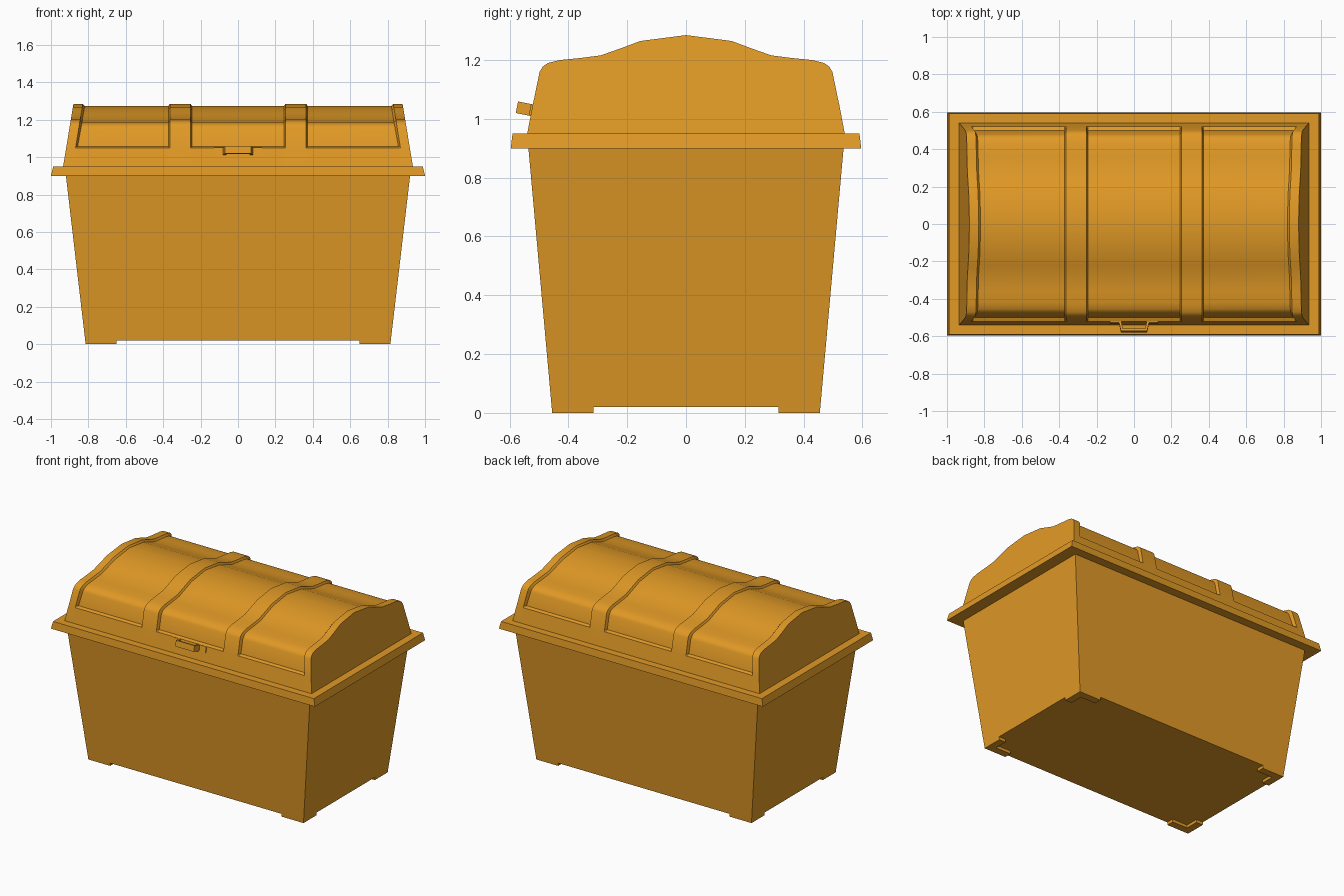
import bpy, bmesh, math

if "Cube" in bpy.data.objects:
    bpy.data.objects.remove(bpy.data.objects["Cube"])

mat = bpy.data.materials.new("amber yellow plastic")
mat.diffuse_color = (0.75, 0.32, 0.019, 1)
mat.use_nodes = True
mat.node_tree.nodes["Principled BSDF"].inputs["Base Color"].default_value = mat.diffuse_color


def finish(name, bm, smooth=False):
    bmesh.ops.recalc_face_normals(bm, faces=bm.faces)
    me = bpy.data.meshes.new(name)
    bm.to_mesh(me)
    bm.free()
    me.materials.append(mat)
    ob = bpy.data.objects.new(name, me)
    bpy.context.collection.objects.link(ob)
    if smooth:
        bpy.ops.object.select_all(action='DESELECT')
        ob.select_set(True)
        bpy.context.view_layer.objects.active = ob
        bpy.ops.object.shade_smooth_by_angle(angle=math.radians(24))
    return ob


def loft(bm, rings):
    """Skin closed rings of equal length and cap both ends."""
    vs = [[bm.verts.new(p) for p in r] for r in rings]
    n = len(vs[0])
    for a, b in zip(vs, vs[1:]):
        for i in range(n):
            j = (i + 1) % n
            bm.faces.new((a[i], a[j], b[j], b[i]))
    bm.faces.new(vs[0])
    bm.faces.new(vs[-1])


def rect(x, y, z):
    return [(-x, -y, z), (x, -y, z), (x, y, z), (-x, y, z)]


# Tapered bin body
bm = bmesh.new()
loft(bm, [rect(0.817, 0.457, 0.02), rect(0.92, 0.536, 0.9)])
finish("bin_body", bm)

# Overhanging rim
bm = bmesh.new()
loft(bm, [rect(1.0, 0.596, 0.9), rect(0.988, 0.59, 0.95)])
finish("rim", bm)

# L-shaped corner feet
bm = bmesh.new()
for sx in (-1, 1):
    for sy in (-1, 1):
        def foot(x, y, z):
            pts = [(x, y), (0.65, y), (0.65, 0.405), (0.765, 0.405), (0.765, 0.315), (x, 0.315)]
            return [(sx * a, sy * b, z) for a, b in pts]
        loft(bm, [foot(0.815, 0.455, 0), foot(0.817, 0.457, 0.02)])
finish("corner_feet", bm)

# Lid: half cross-sections (y, z) through a raised rib and a recessed panel
rib = [(0.54, 0.95), (0.521, 1.05), (0.519, 1.058), (0.498, 1.16), (0.487, 1.178), (0.47, 1.19),
       (0.43, 1.20), (0.36, 1.207), (0.29, 1.216), (0.222, 1.24), (0.155, 1.265), (0, 1.285)]
panel = [(0.54, 0.95), (0.521, 1.05), (0.50, 1.058), (0.479, 1.15), (0.469, 1.166), (0.454, 1.177),
         (0.42, 1.187), (0.355, 1.194), (0.286, 1.203), (0.22, 1.227), (0.153, 1.252), (0, 1.274)]


def full(half):
    return [(-y, z) for y, z in half] + half[-2::-1]


def station(x, prof, sloped):
    # sloped stations follow the leaning end wall of the lid
    s = 1 if x > 0 else -1
    return [(x - (s * 0.055 * (rz - 0.95) / 0.335 if sloped else 0), y, z)
            for (y, z), (_, rz) in zip(full(prof), full(rib))]


half = [(0.935, rib, True), (0.885, rib, True), (0.875, panel, True), (0.372, panel, False),
        (0.364, rib, False), (0.254, rib, False), (0.246, panel, False)]
stations = [(-x, p, s) for x, p, s in half] + half[::-1]
bm = bmesh.new()
loft(bm, [station(*s) for s in stations])
finish("ribbed_lid", bm, True)

# Front handle: bent strap with side flanges, tilted with the lid wall
outer = [(0.128, 0.005), (0.08, 0.005), (0.07, 0.05)]
inner = [(0.128, -0.006), (0.069, -0.006), (0.06, 0.038)]
path = [(-x, d) for x, d in outer] + outer[::-1] + inner + [(-x, d) for x, d in inner[::-1]]
t = math.atan2(0.042, 0.21)
rings = []
for h in (-0.02, 0.02):
    rings.append([(x, -0.526 - d * math.cos(t) + h * math.sin(t),
                   1.03 + d * math.sin(t) + h * math.cos(t)) for x, d in path])
bm = bmesh.new()
loft(bm, rings)
finish("front_handle", bm)
